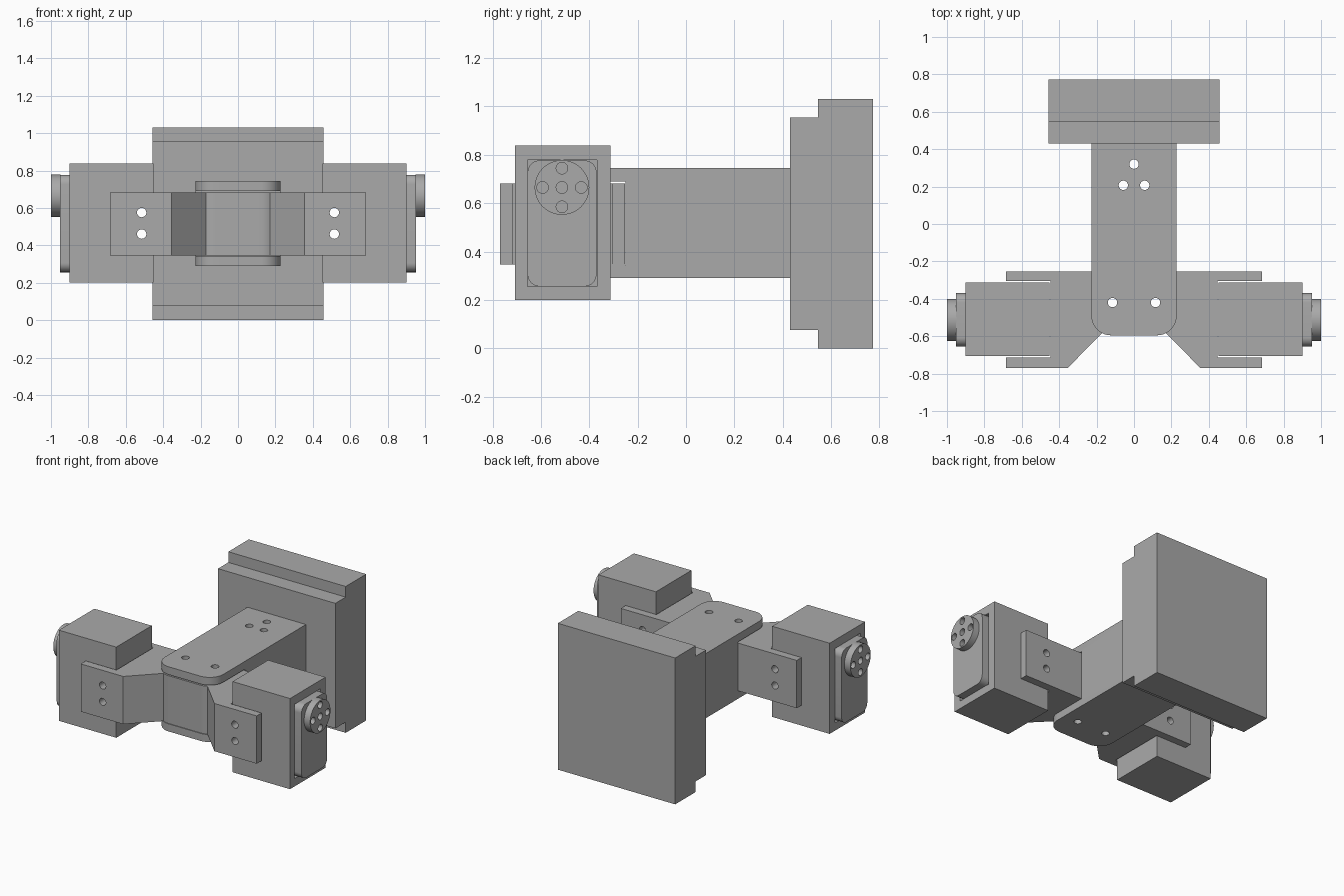
import bpy, bmesh, math
from mathutils import Vector

if "Cube" in bpy.data.objects:
    bpy.data.objects.remove(bpy.data.objects["Cube"])

grey = bpy.data.materials.new("mid_grey")
grey.diffuse_color = (0.40, 0.40, 0.40, 1)
grey.use_nodes = True
grey.node_tree.nodes["Principled BSDF"].inputs["Base Color"].default_value = grey.diffuse_color


def prism(name, pts, axis, lo, hi):
    """Extrude a 2D profile along x (pts = y,z), y (pts = x,z) or z (pts = x,y)."""
    place = {"x": lambda a, b, t: (t, a, b),
             "y": lambda a, b, t: (a, t, b),
             "z": lambda a, b, t: (a, b, t)}[axis]
    bm = bmesh.new()
    face = bm.faces.new([bm.verts.new(place(a, b, lo)) for a, b in pts])
    ext = bmesh.ops.extrude_face_region(bm, geom=[face])
    moved = [v for v in ext["geom"] if isinstance(v, bmesh.types.BMVert)]
    bmesh.ops.translate(bm, verts=moved, vec=Vector(place(0, 0, hi - lo)))
    bmesh.ops.recalc_face_normals(bm, faces=bm.faces)
    me = bpy.data.meshes.new(name)
    bm.to_mesh(me)
    bm.free()
    me.materials.append(grey)
    ob = bpy.data.objects.new(name, me)
    bpy.context.collection.objects.link(ob)
    return ob


def arc(cx, cy, r, a0, a1, n=10):
    return [(cx + r * math.cos(math.radians(a0 + (a1 - a0) * i / n)),
             cy + r * math.sin(math.radians(a0 + (a1 - a0) * i / n))) for i in range(n + 1)]


def circle(cx, cy, r, n=32):
    return arc(cx, cy, r, 0, 360 * (n - 1) / n, n - 1)


def rect(a0, a1, b0, b1):
    return [(a0, b0), (a1, b0), (a1, b1), (a0, b1)]


def cut(ob, cutters):
    """Subtract the cutters from the part, then remove them."""
    for c in cutters:
        c.hide_render = True
        m = ob.modifiers.new("cut", "BOOLEAN")
        m.operation, m.solver, m.object = "DIFFERENCE", "EXACT", c
        bpy.context.view_layer.objects.active = ob
        bpy.ops.object.modifier_apply(modifier=m.name)
        bpy.data.objects.remove(c, do_unlink=True)


def smooth(ob):
    bpy.ops.object.select_all(action="DESELECT")
    ob.select_set(True)
    bpy.context.view_layer.objects.active = ob
    bpy.ops.object.shade_smooth_by_angle(angle=math.radians(30))


def pin_holes(spots):
    return [prism("pin_cutter", circle(x, y, 0.025, 24), "z", 0.1, 0.9) for x, y in spots]


def screw_holes(sides):
    return [prism("screw_cutter", circle(s * 0.515, z, 0.025, 24), "y", -0.9, -0.1)
            for s in sides for z in (0.46, 0.575)]


# Stepped back block
prism("back_block", [(0.43, 0.075), (0.545, 0.075), (0.545, 0), (0.773, 0),
                     (0.773, 1.03), (0.545, 1.03), (0.545, 0.955), (0.43, 0.955)],
      "x", -0.457, 0.457)

# Neck with forked, rounded front end
HW, FRONT, R = 0.228, -0.595, 0.105
CX, CY = HW - R, FRONT + R
neck = prism("neck", [(HW, 0.43), (-HW, 0.43)] + arc(-CX, CY, R, 180, 270)
             + arc(CX, CY, R, 270, 360), "z", 0.29, 0.745)
hinge_pins = [(-0.115, -0.42), (0.115, -0.42)]
cut(neck, [prism("slot_cutter", rect(-0.5, 0.5, -0.9, -0.25), "z", 0.343, 0.69)]
    + pin_holes(hinge_pins + [(0, 0.32), (-0.057, 0.207), (0.057, 0.207)]))
smooth(neck)

# Double-ended yoke held in the fork
half = arc(CX, CY, R, 270, 297, 5) + [
    (0.355, -0.77), (0.685, -0.77), (0.685, -0.715), (0.446, -0.715),
    (0.446, -0.306), (0.685, -0.306), (0.685, -0.253)]
yoke = prism("yoke", half + [(-x, y) for x, y in reversed(half)], "z", 0.346, 0.682)
cut(yoke, pin_holes(hinge_pins) + screw_holes((-1, 1)))
smooth(yoke)

# Motors at both ends
YC, ZC = -0.513, 0.665
for side, s in (("right", 1), ("left", -1)):
    body = prism(side + "_motor_body", rect(-0.707, -0.312, 0.2, 0.838), "x", s * 0.453, s * 0.90)
    cut(body, [prism("recess_cutter", rect(-0.656, -0.369, 0.255, 0.778), "x", s * 0.86, s * 0.95)]
        + screw_holes((s,)))
    smooth(body)
    # Rounded cover plate
    y0, y1, z0, z1, r = -0.655, -0.37, 0.256, 0.777, 0.05
    plate = prism(side + "_cover_plate",
                  arc(y0 + r, z0 + r, r, 180, 270) + arc(y1 - r, z0 + r, r, 270, 360)
                  + arc(y1 - r, z1 - r, r, 0, 90) + arc(y0 + r, z1 - r, r, 90, 180),
                  "x", s * 0.855, s * 0.953)
    smooth(plate)
    # Output disc with five holes
    disc = prism(side + "_output_disc", circle(YC, ZC, 0.113, 48), "x", s * 0.95, s)
    cut(disc, [prism("disc_cutter", circle(YC + dy, ZC + dz, 0.024, 24), "x", s * 0.9, s * 1.1)
               for dy, dz in ((0, 0), (0.08, 0), (-0.08, 0), (0, 0.08), (0, -0.08))])
    smooth(disc)
